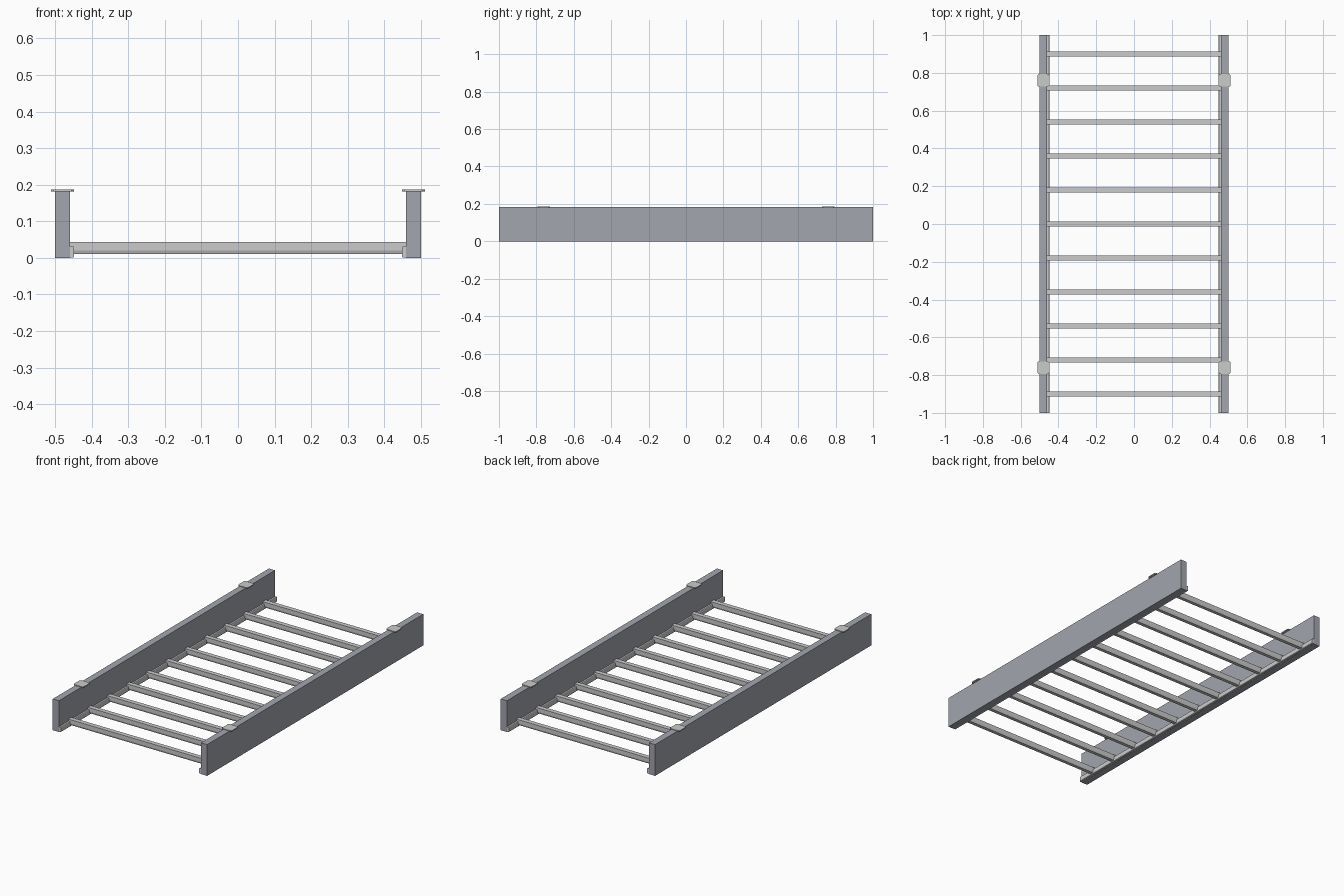
import bpy, bmesh
from mathutils import Vector

if "Cube" in bpy.data.objects:
    bpy.data.objects.remove(bpy.data.objects["Cube"])


def material(name, rgb):
    m = bpy.data.materials.new(name)
    m.diffuse_color = (*rgb, 1)
    m.use_nodes = True
    m.node_tree.nodes["Principled BSDF"].inputs["Base Color"].default_value = m.diffuse_color
    return m


rail_grey = material("rail_grey", (0.36, 0.38, 0.42))
steel_grey = material("steel_grey", (0.52, 0.54, 0.53))


def prism(name, profile, extrude, mat):
    """Extrude a closed 3D profile along a vector."""
    bm = bmesh.new()
    face = bm.faces.new([bm.verts.new(p) for p in profile])
    ext = bmesh.ops.extrude_face_region(bm, geom=[face], use_keep_orig=True)
    moved = [v for v in ext["geom"] if isinstance(v, bmesh.types.BMVert)]
    bmesh.ops.translate(bm, verts=moved, vec=Vector(extrude))
    bmesh.ops.recalc_face_normals(bm, faces=bm.faces)
    mesh = bpy.data.meshes.new(name)
    bm.to_mesh(mesh)
    bm.free()
    mesh.materials.append(mat)
    obj = bpy.data.objects.new(name, mesh)
    bpy.context.collection.objects.link(obj)
    return obj


for side, label in ((-1, "left"), (1, "right")):
    # Tall side rail
    rail = [(0.46, 0), (0.50, 0), (0.50, 0.183), (0.46, 0.183)]
    prism(f"{label}_rail", [(side * x, -1, z) for x, z in rail], (0, 2, 0), rail_grey)

    # Low ledge along the inside of the rail, with eased inner corners
    ledge = [(0.46, 0.001), (0.451, 0.001), (0.448, 0.004),
             (0.448, 0.028), (0.450, 0.031), (0.46, 0.031)]
    prism(f"{label}_ledge", [(side * x, -1, z) for x, z in ledge], (0, 2, 0), steel_grey)

    # Thin cap plates with clipped corners on top of the rail
    h, c = 0.033, 0.007
    plate = [(-h, -h + c), (-h + c, -h), (h - c, -h), (h, -h + c),
             (h, h - c), (h - c, h), (-h + c, h), (-h, h - c)]
    for y in (-0.76, 0.76):
        end = "front" if y < 0 else "back"
        prism(f"{label}_{end}_cap_plate",
              [(side * 0.48 + px * 0.97, y + py, 0.181) for px, py in plate],
              (0, 0, 0.006), steel_grey)

# Cross slats, chamfered along the lower edges
slat = [(-0.010, 0.010), (0.010, 0.010), (0.0135, 0.020),
        (0.0135, 0.043), (-0.0135, 0.043), (-0.0135, 0.020)]
for i in range(11):
    y = -0.9 + 0.18 * i
    prism(f"slat_{i + 1}", [(-0.46, y + py, z) for py, z in slat], (0.92, 0, 0), steel_grey)
